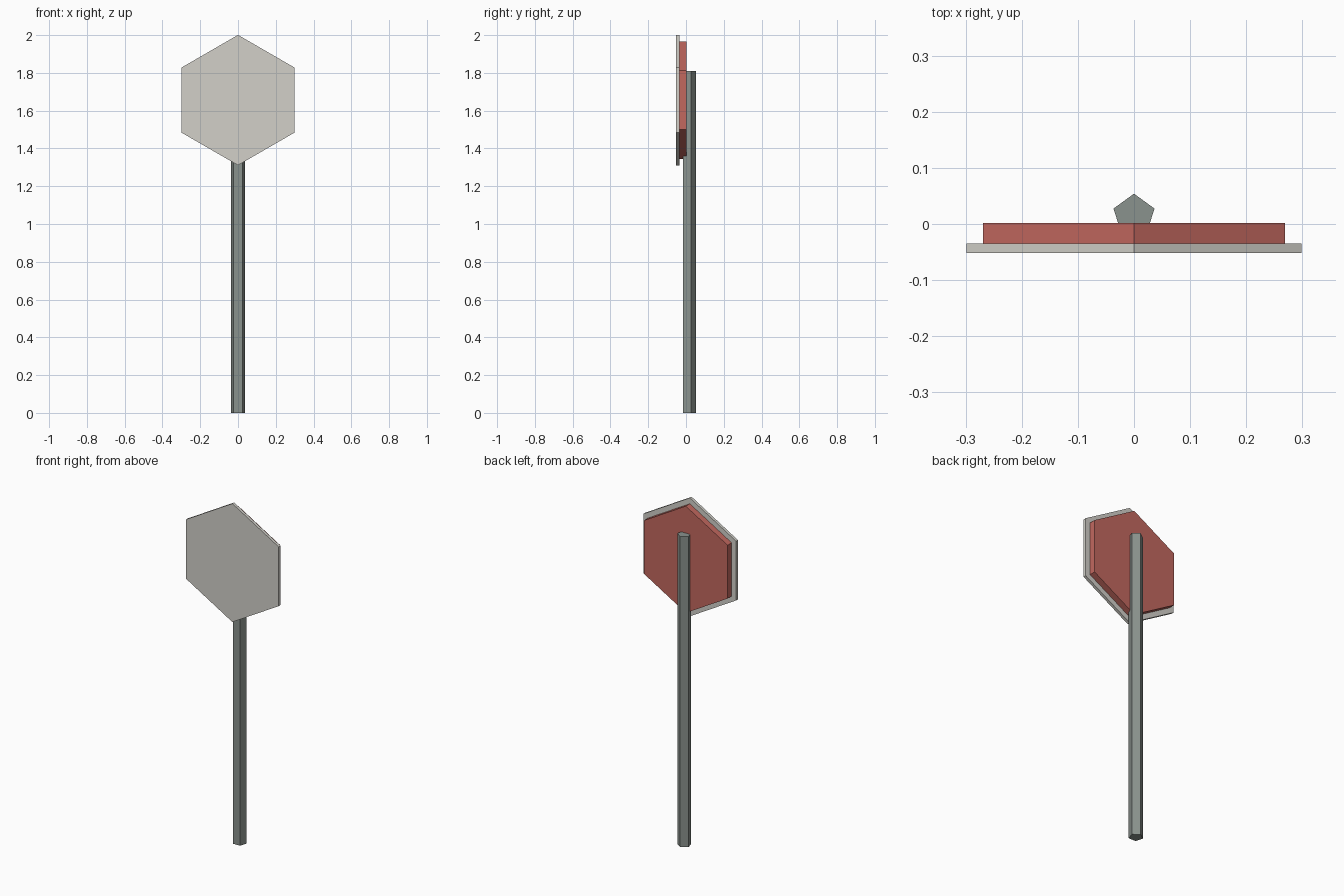
import bpy
import math
from mathutils import Matrix

cube = bpy.data.objects.get("Cube")
if cube:
    bpy.data.objects.remove(cube, do_unlink=True)


def srgb(*rgb):
    return [((c / 255 + 0.055) / 1.055) ** 2.4 for c in rgb] + [1.0]


def material(name, color):
    mat = bpy.data.materials.new(name)
    mat.use_nodes = True
    mat.diffuse_color = color
    mat.node_tree.nodes["Principled BSDF"].inputs["Base Color"].default_value = color
    return mat


def prism(name, sides, radius, depth, transform, mat):
    """Flat-shaded prism, with its first corner at local +y."""
    bpy.ops.mesh.primitive_cylinder_add(vertices=sides, radius=radius, depth=depth)
    obj = bpy.context.object
    obj.name = name
    obj.data.transform(transform)
    obj.data.materials.append(mat)
    return obj


def sign_plate(name, radius, y_front, y_back, mat):
    """Upright hexagon with a corner at the top."""
    place = Matrix.Translation((0, (y_front + y_back) / 2, SIGN_Z))
    stand = Matrix.Rotation(math.pi / 2, 4, "X")
    return prism(name, 6, radius, y_back - y_front, place @ stand, mat)


SIGN_Z = 1.656
POLE_TOP = 1.81
pale = material("pale grey", srgb(210, 208, 201))
red = material("dull red", srgb(194, 104, 95))
steel = material("steel grey", srgb(138, 146, 141))

# Front panel and the smaller backing behind it
sign_plate("front_panel", 0.345, -0.052, -0.035, pale)
sign_plate("back_panel", 0.311, -0.035, 0.002, red)

# Five-sided pole, with a corner at the back
prism("pole", 5, 0.0385, POLE_TOP, Matrix.Translation((0, 0.0155, POLE_TOP / 2)), steel)
